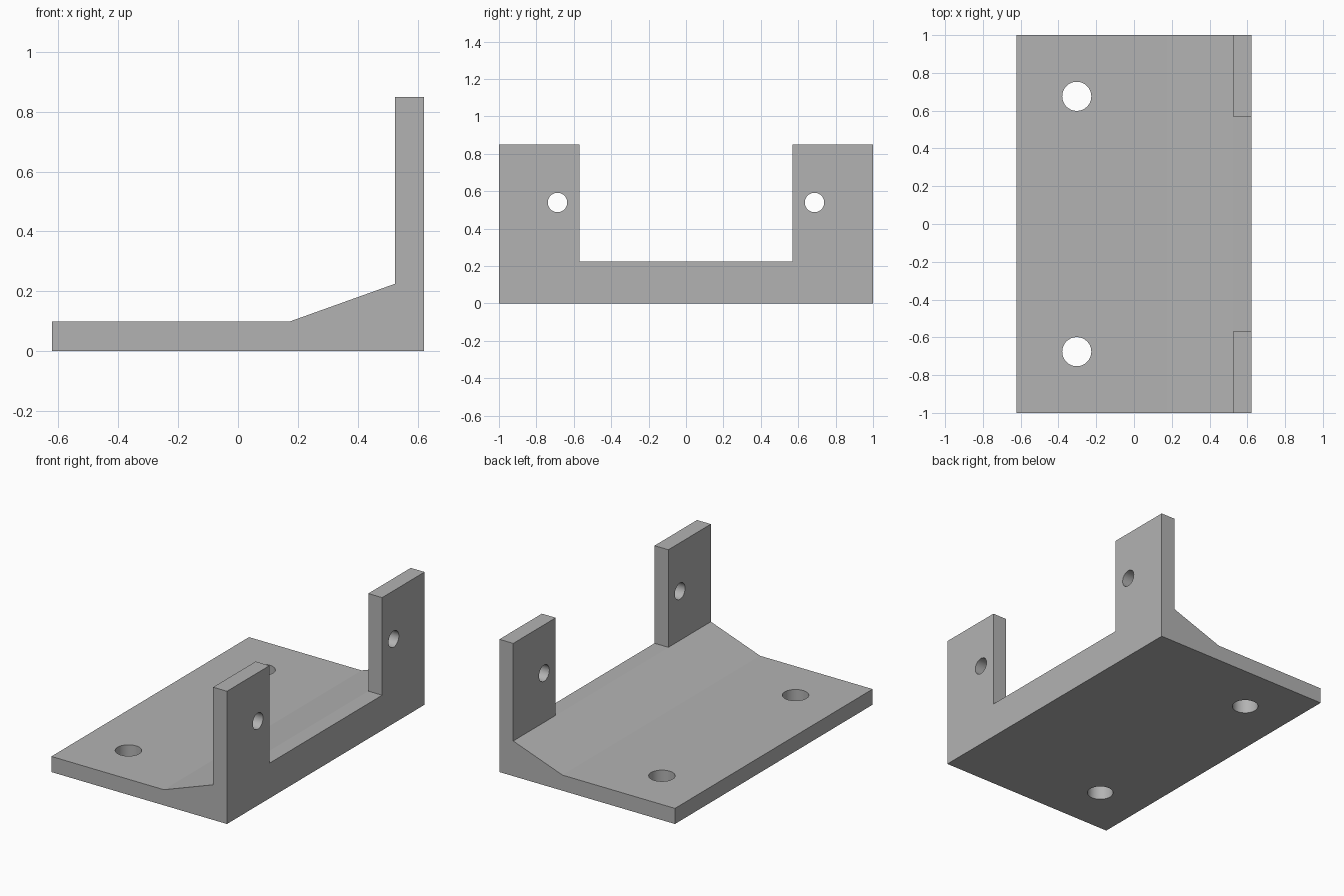
import bpy
import bmesh
from math import pi
from mathutils import Matrix, Vector

cube = bpy.data.objects.get("Cube")
if cube:
    bpy.data.objects.remove(cube, do_unlink=True)

HALF_X, HALF_Y = 0.622, 1.0
WALL_X, LEDGE_Z, TOP_Z = 0.524, 0.225, 0.85

grey = bpy.data.materials.new("plain grey")
grey.use_nodes = True
colour = (0.45, 0.45, 0.45, 1)
grey.diffuse_color = colour
grey.node_tree.nodes["Principled BSDF"].inputs["Base Color"].default_value = colour


def make_object(name, bm):
    bmesh.ops.recalc_face_normals(bm, faces=bm.faces)
    mesh = bpy.data.meshes.new(name)
    bm.to_mesh(mesh)
    bm.free()
    mesh.materials.append(grey)
    obj = bpy.data.objects.new(name, mesh)
    bpy.context.collection.objects.link(obj)
    return obj


def cut(target, name, bm):
    cutter = make_object(name, bm)
    cutter.hide_render = True
    mod = target.modifiers.new(name, "BOOLEAN")
    mod.operation = "DIFFERENCE"
    mod.solver = "EXACT"
    mod.object = cutter
    bpy.context.view_layer.objects.active = target
    bpy.ops.object.modifier_apply(modifier=mod.name)
    bpy.data.objects.remove(cutter, do_unlink=True)


def cut_hole(target, name, centre, radius, rotation):
    bm = bmesh.new()
    bmesh.ops.create_cone(bm, cap_ends=True, segments=48, radius1=radius,
                          radius2=radius, depth=0.4,
                          matrix=Matrix.Translation(centre) @ rotation)
    cut(target, name, bm)


# Bracket: side profile with a sloped foot, extruded along y
profile = [(-HALF_X, 0), (HALF_X, 0), (HALF_X, TOP_Z), (WALL_X, TOP_Z),
           (WALL_X, LEDGE_Z), (0.175, 0.1), (-HALF_X, 0.1)]
bm = bmesh.new()
face = bm.faces.new([bm.verts.new((x, -HALF_Y, z)) for x, z in profile])
side = bmesh.ops.extrude_face_region(bm, geom=[face])["geom"]
bmesh.ops.translate(bm, vec=(0, 2 * HALF_Y, 0),
                    verts=[v for v in side if isinstance(v, bmesh.types.BMVert)])
bracket = make_object("mounting_bracket", bm)

# Gap in the wall, leaving two upright tabs
bm = bmesh.new()
bmesh.ops.create_cube(bm, size=1, matrix=Matrix.Translation((HALF_X, 0, LEDGE_Z + 0.5))
                      @ Matrix.Diagonal((0.5, 1.14, 1, 1)))
cut(bracket, "wall_gap", bm)

# Screw holes through the base and through the tabs
for sign in (-1, 1):
    cut_hole(bracket, "base_hole", Vector((-0.303, sign * 0.676, 0.05)), 0.077,
             Matrix.Identity(4))
    cut_hole(bracket, "tab_hole", Vector((0.573, sign * 0.687, 0.54)), 0.052,
             Matrix.Rotation(pi / 2, 4, "Y"))

# Smooth hole walls, crisp edges elsewhere
bpy.ops.object.select_all(action="DESELECT")
bracket.select_set(True)
bpy.context.view_layer.objects.active = bracket
bpy.ops.object.shade_smooth_by_angle(angle=pi / 12)
